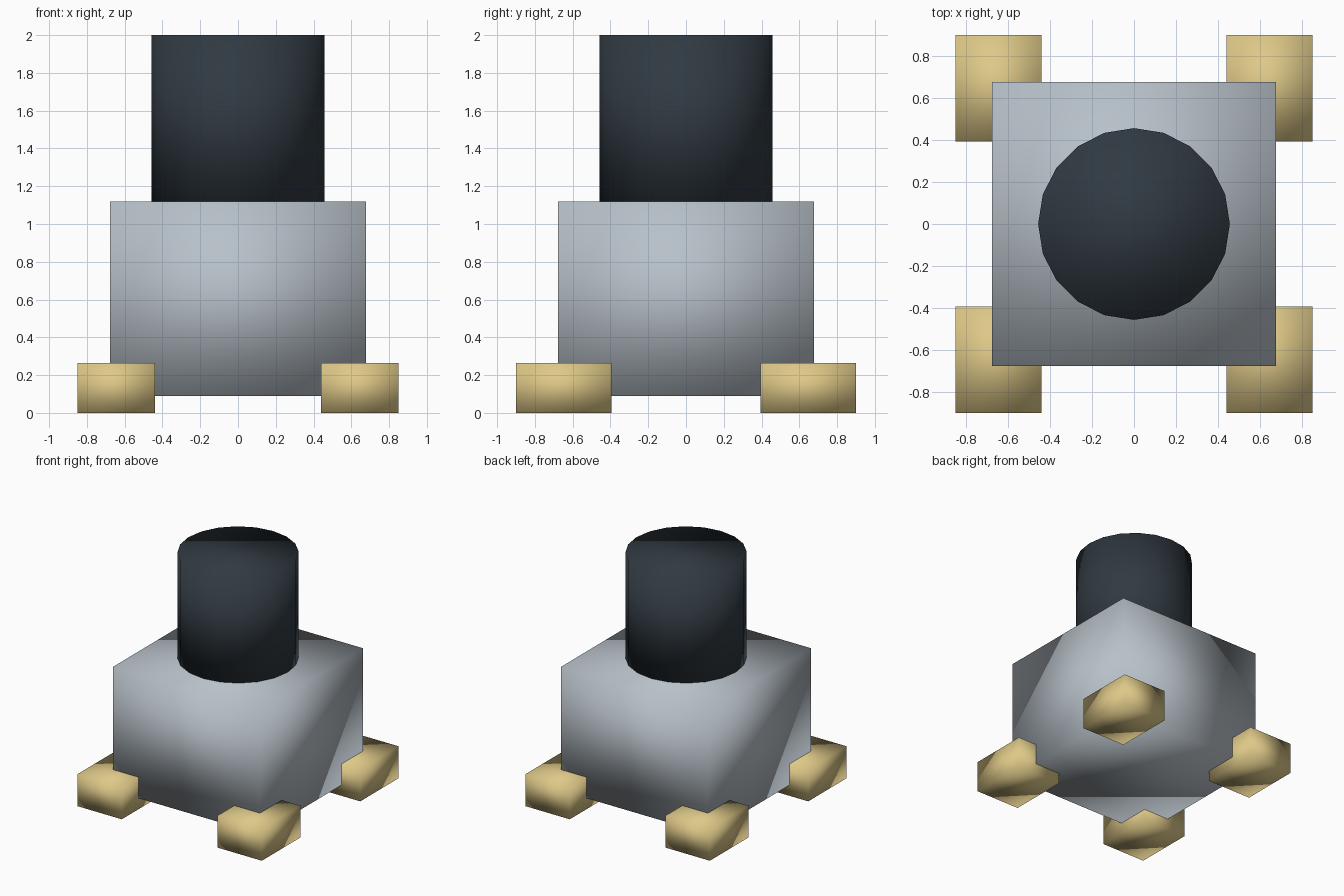
import bpy

default = bpy.data.objects.get("Cube")
if default:
    bpy.data.objects.remove(default, do_unlink=True)


def make_material(name, rgb):
    mat = bpy.data.materials.new(name)
    mat.use_nodes = True
    colour = (*rgb, 1.0)
    mat.diffuse_color = colour
    mat.node_tree.nodes["Principled BSDF"].inputs["Base Color"].default_value = colour
    return mat


def finish(name, mat):
    # Every part is softly shaded across its edges
    obj = bpy.context.object
    obj.name = name
    obj.data.materials.append(mat)
    bpy.ops.object.shade_smooth()
    return obj


def add_box(name, centre, size, mat):
    bpy.ops.mesh.primitive_cube_add(size=1, location=centre)
    obj = bpy.context.object
    obj.scale = size
    bpy.ops.object.transform_apply(location=False, rotation=False, scale=True)
    return finish(name, mat)


grey = make_material("light grey", (0.48, 0.535, 0.585))
dark = make_material("dark slate", (0.03, 0.042, 0.054))
gold = make_material("pale gold", (0.73, 0.58, 0.245))

# Main block
body_top, body_bottom = 1.12, 0.09
add_box("body", (0, 0, (body_top + body_bottom) / 2),
        (1.355, 1.355, body_top - body_bottom), grey)

# Upright column on the block
height = 2 - body_top
bpy.ops.mesh.primitive_cylinder_add(vertices=20, radius=0.457, depth=height,
                                    location=(0, 0, body_top + height / 2))
finish("column", dark)

# Four corner feet
for x, side in ((1, "left"), (-1, "right")):
    for y, end in ((-1, "front"), (1, "back")):
        add_box(f"{end}_{side}_foot", (x * 0.645, y * 0.647, 0.1325),
                (0.41, 0.506, 0.265), gold)
